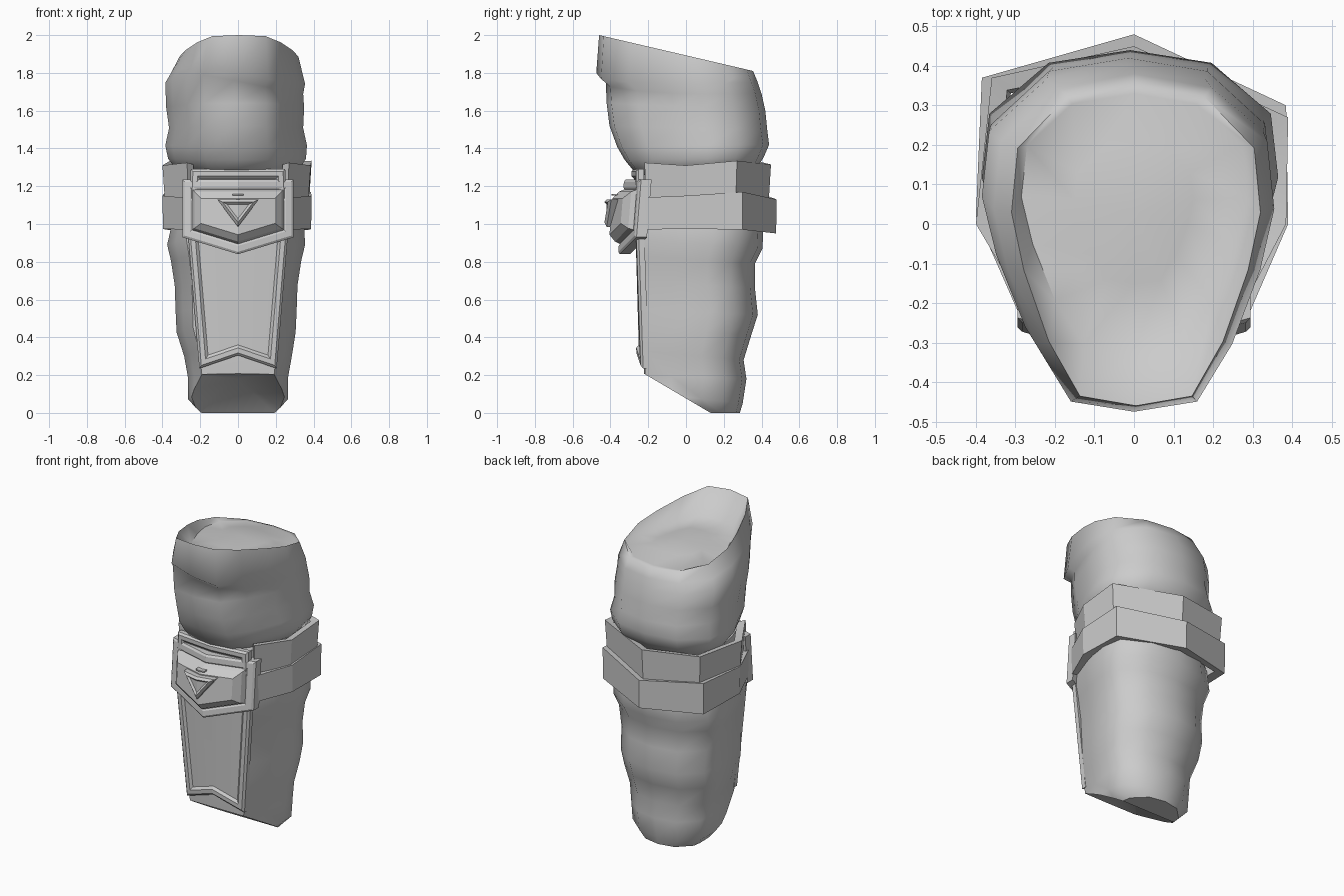
import bpy, bmesh, math
from mathutils import Vector

if "Cube" in bpy.data.objects:
    bpy.data.objects.remove(bpy.data.objects["Cube"])

steel = bpy.data.materials.new("grey")
steel.diffuse_color = (0.6, 0.6, 0.6, 1)
steel.use_nodes = True
steel.node_tree.nodes["Principled BSDF"].inputs["Base Color"].default_value = steel.diffuse_color


def finish(bm, name, angle=40):
    bmesh.ops.recalc_face_normals(bm, faces=bm.faces)
    me = bpy.data.meshes.new(name)
    bm.to_mesh(me)
    bm.free()
    ob = bpy.data.objects.new(name, me)
    bpy.context.collection.objects.link(ob)
    me.materials.append(steel)
    bpy.ops.object.select_all(action='DESELECT')
    bpy.context.view_layer.objects.active = ob
    ob.select_set(True)
    bpy.ops.object.shade_smooth_by_angle(angle=math.radians(angle))
    return ob


# Half cross-sections: (share of half width, share of depth from front to back)
SHIN = [(0, .05), (.72, .06), (.88, .3), (1, .6), (.93, .8), (.52, .96), (0, 1)]
KNEE = [(0, 0), (.45, .03), (.7, .2), (.9, .42), (1, .6), (.95, .8), (.55, .96), (0, 1)]


def ring(bm, half, cx, w, yf, yb, zf, zb, tilt=0):
    full = half + [(-u, v) for u, v in half[-2:0:-1]]
    return [bm.verts.new((cx + w * u, yf + (yb - yf) * v,
                          zf + (zb - zf) * v + tilt * w * u * (1 - v))) for u, v in full]


def loft(bm, rings):
    n = len(rings[0])
    for a, b in zip(rings, rings[1:]):
        for i in range(n):
            j = (i + 1) % n
            bm.faces.new((a[i], a[j], b[j], b[i]))


# Shin sleeve, cut by a slope at the bottom with a shallow hollow underneath
bm = bmesh.new()
rows = [(0, .20, -.22, .285, 0, 0), (0, .265, -.24, .30, .11, .05), (0, .265, -.25, .32, .2, .18),
        (0, .285, -.255, .305, .33, .28), (-.01, .315, -.255, .345, .45, .41),
        (-.01, .32, -.255, .38, .55, .52), (-.01, .325, -.26, .365, .7, .66),
        (-.01, .345, -.265, .365, .83, .79), (-.01, .365, -.27, .405, .92, .87),
        (0, .35, -.265, .41, 1.0, 1.0), (0, .33, -.26, .37, 1.12, 1.12), (0, .32, -.25, .35, 1.28, 1.28)]
rings = [ring(bm, SHIN, *r) for r in rows]
loft(bm, rings)
bm.faces.new(rings[0])
bm.faces.new(rings[-1])
slope = Vector((0, -.23, -.39)).normalized()
cut = bmesh.ops.bisect_plane(bm, geom=bm.verts[:] + bm.edges[:] + bm.faces[:], plane_co=(0, .13, 0),
                             plane_no=slope, clear_outer=True)
edges = [e for e in cut['geom_cut'] if isinstance(e, bmesh.types.BMEdge)]
cap = bmesh.ops.holes_fill(bm, edges=edges)['faces']
poke = bmesh.ops.poke(bm, faces=cap)
for v in poke['verts']:
    v.co += Vector((0, .05, .08))
finish(bm, "shin_sleeve", 45)

# Knee guard with a raised, skewed front lip and a domed top
bm = bmesh.new()
rows = [(0, .31, -.26, .355, 1.26, 1.27), (-.005, .365, -.325, .41, 1.34, 1.35),
        (-.01, .375, -.365, .44, 1.41, 1.42), (-.01, .355, -.405, .43, 1.52, 1.5),
        (-.015, .365, -.42, .42, 1.64, 1.6), (-.02, .365, -.425, .40, 1.76, 1.69, -.2),
        (0, .355, -.475, .38, 1.80, 1.75, -.2), (.005, .315, -.46, .355, 2.0, 1.81),
        (0, .285, -.325, .33, 1.86, 1.815), (0, .15, -.15, .2, 1.86, 1.845)]
rings = [ring(bm, KNEE, *r) for r in rows]
loft(bm, rings)
bm.faces.new(rings[0])
top = bm.verts.new((0, .03, 1.87))
for i, v in enumerate(rings[-1]):
    bm.faces.new((v, rings[-1][(i + 1) % len(rings[-1])], top))
finish(bm, "knee_guard", 65)


def strap(name, path, thick, flare):
    """Open band along (x, y, low z, high z) points, flaring outward at the top."""
    bm = bmesh.new()
    rows = []
    for x, y, lo, hi in path:
        out = Vector((x, y - .08, 0)).normalized()
        p = Vector((x, y, 0))
        rows.append([bm.verts.new(q) for q in (
            p - out * flare + Vector((0, 0, lo)), p + Vector((0, 0, hi)),
            p - out * thick + Vector((0, 0, hi - .01)),
            p - out * (thick + flare) + Vector((0, 0, lo + .01)))])
    loft(bm, rows)
    bm.faces.new(rows[0])
    bm.faces.new(rows[-1])
    finish(bm, name, 20)


strap("lower_strap", [(-.29, -.23, .97, 1.14), (-.4, .02, .975, 1.15), (-.385, .37, .97, 1.17),
                      (0, .48, .95, 1.13), (.385, .30, .97, 1.17), (.39, 0, .975, 1.15),
                      (.29, -.23, .97, 1.14)], .06, .003)
strap("upper_strap", [(-.27, -.22, 1.14, 1.325), (-.4, 0, 1.14, 1.31), (-.36, .37, 1.16, 1.335),
                      (0, .45, 1.12, 1.315), (.39, .27, 1.16, 1.335), (.385, 0, 1.14, 1.31),
                      (.27, -.22, 1.14, 1.325)], .05, .012)


def panel(name, half, steps, thick, warp):
    """Front panel from half an outline in x, z; steps are (inset, rise); warp gives y."""
    bm = bmesh.new()
    pts = half + [(-x, z) for x, z in half[::-1] if x > 0]
    face = bm.faces.new([bm.verts.new((x, 0, z)) for x, z in pts])
    face.normal_update()
    if face.normal.y > 0:
        face.normal_flip()
    back = bmesh.ops.extrude_face_region(bm, geom=[face])
    front = [f for f in back['geom'] if isinstance(f, bmesh.types.BMFace)]
    for v in front[0].verts:
        v.co.y -= thick
    if face.is_valid:
        face.normal_flip()
    for inset, rise in steps:
        front[0].normal_update()
        bmesh.ops.inset_region(bm, faces=front, thickness=inset, use_even_offset=True)
        for v in front[0].verts:
            v.co.y -= rise
    bmesh.ops.bisect_plane(bm, geom=bm.verts[:] + bm.edges[:] + bm.faces[:],
                           plane_co=(0, 0, 0), plane_no=(1, 0, 0))
    for v in bm.verts:
        v.co.y += warp(abs(v.co.x), v.co.z)
    finish(bm, name, 15)


# Shin plate with a raised border and chevron hem
panel("shin_plate", [(0, .305), (.205, .235), (.265, .95), (.25, 1.29), (0, 1.29)],
      [(.012, .012), (.025, 0), (.015, -.014)], .03,
      lambda x, z: -.217 - .03 * min((z - .23) / .7, 1) + .1 * x)


# Buckle plate, bent back toward both sides
def bend(x, z):
    return -.265 - .08 * (1.235 - z) + .28 * x


panel("buckle", [(0, .84), (.295, .93), (.295, 1.235), (0, 1.235)],
      [(.012, .008), (.03, 0), (.01, -.006), (.012, .028), (.035, .032)], .055, bend)

# Triangular stud with a sunken centre
panel("buckle_stud", [(0, .985), (.11, 1.13), (0, 1.13)],
      [(.014, .012), (.012, -.012)], .05, lambda x, z: -.37 + .22 * x)

# Small bar above the stud
panel("buckle_bar", [(0, 1.152), (.03, 1.152), (.03, 1.16), (0, 1.16)],
      [], .03, lambda x, z: -.365 + .28 * x)
